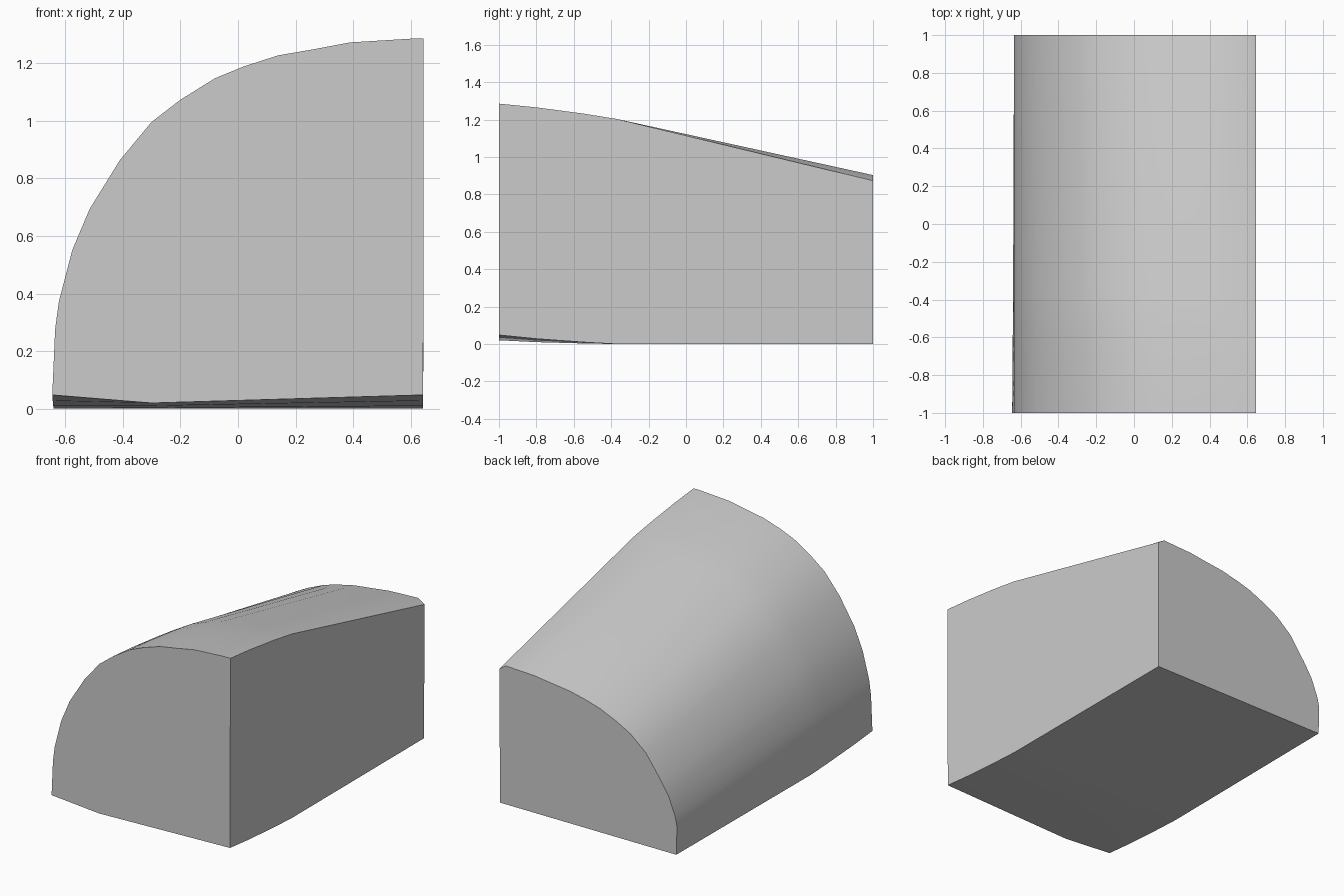
import bpy, bmesh

if "Cube" in bpy.data.objects:
    bpy.data.objects.remove(bpy.data.objects["Cube"])

# Upper curve of the front section: (x, height as a fraction of the top)
curve = [(-0.645, 0.04), (-0.635, 0.215), (-0.622, 0.29), (-0.575, 0.43),
         (-0.515, 0.54), (-0.41, 0.672), (-0.30, 0.775), (-0.20, 0.835),
         (-0.08, 0.893), (0.02, 0.925), (0.14, 0.955), (0.26, 0.971),
         (0.39, 0.99), (0.60, 1.0), (0.645, 1.0)]

# Stations along the body: y, top height, corner lift, mid lift, right corner drop
stations = [(-1.0, 1.285, 0.048, 0.02, 0.0),
            (-0.8, 1.265, 0.028, 0.01, 0.0),
            (-0.55, 1.232, 0.01, 0.003, 0.0),
            (-0.37, 1.203, 0.0, 0.0, 0.0),
            (1.0, 0.903, 0.0, 0.0, 0.03)]


def section(bm, y, top, lift, mid, drop):
    """One ring: curved upper edge, then the flat base."""
    t = (y + 1) / 2
    ring = []
    for i, (x, f) in enumerate(curve):
        z = f * top
        if i == 0:
            z, x = lift, x + 0.015 * t
        elif i == len(curve) - 1:
            z -= drop
        elif x < -0.5:
            z -= 0.05 * t * f
        ring.append(bm.verts.new((x, y, z)))
    ring.append(bm.verts.new((0.643, y, lift)))
    ring.append(bm.verts.new((-0.30, y, mid)))
    return ring


# Quarter-round tapered body, lofted front to back
bm = bmesh.new()
rings = [section(bm, *s) for s in stations]
for a, b in zip(rings, rings[1:]):
    for i in range(len(a)):
        j = (i + 1) % len(a)
        bm.faces.new((a[i], a[j], b[j], b[i]))
bm.faces.new(rings[0])
bm.faces.new(rings[-1])
bmesh.ops.recalc_face_normals(bm, faces=bm.faces)

mesh = bpy.data.meshes.new("quarter_round_block")
bm.to_mesh(mesh)
bm.free()
block = bpy.data.objects.new("quarter_round_block", mesh)
bpy.context.collection.objects.link(block)

# Smooth curve, crisp outer edges
bpy.context.view_layer.objects.active = block
block.select_set(True)
bpy.ops.object.shade_smooth_by_angle(angle=0.5)
